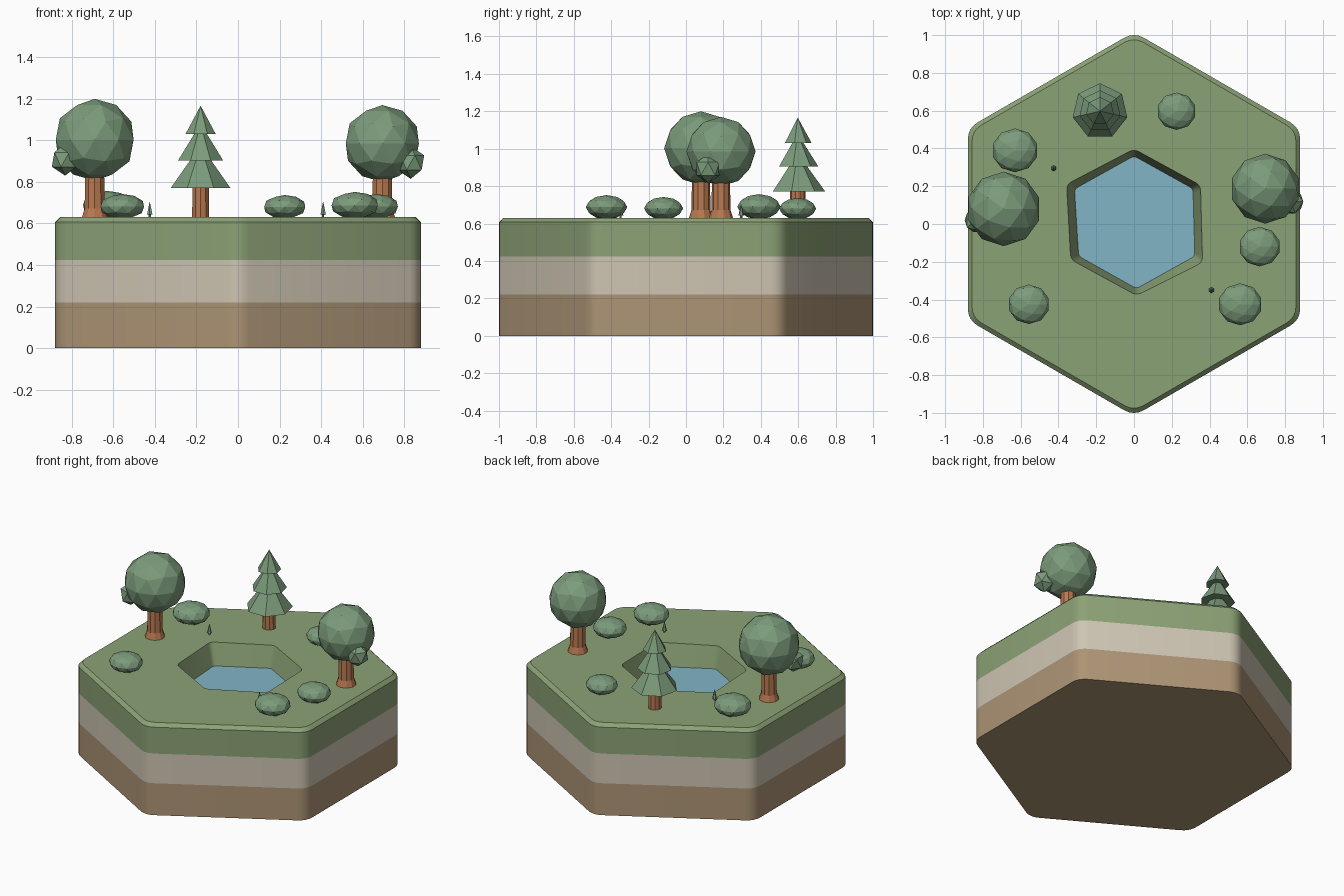
import bpy, bmesh
from math import sin, cos, pi, radians
from mathutils import Vector, Matrix

if "Cube" in bpy.data.objects:
    bpy.data.objects.remove(bpy.data.objects["Cube"])


def material(name, rgb):
    m = bpy.data.materials.new(name)
    m.diffuse_color = (*rgb, 1)
    m.use_nodes = True
    m.node_tree.nodes["Principled BSDF"].inputs["Base Color"].default_value = m.diffuse_color
    return m


GRASS = material("grass", (0.26, 0.36, 0.18))
SAND = material("sand", (0.62, 0.56, 0.45))
EARTH = material("earth", (0.42, 0.30, 0.18))
WATER = material("water", (0.22, 0.46, 0.56))
LEAF = material("leaf", (0.20, 0.33, 0.20))
BARK = material("bark", (0.48, 0.19, 0.08))


def finish(bm, name, *mats):
    bmesh.ops.recalc_face_normals(bm, faces=bm.faces)
    me = bpy.data.meshes.new(name)
    bm.to_mesh(me)
    bm.free()
    for m in mats:
        me.materials.append(m)
    ob = bpy.data.objects.new(name, me)
    bpy.context.collection.objects.link(ob)
    return ob


def rounded(corners, t, k=5):
    """Round each polygon corner with k points, starting t from the corner."""
    pts = []
    for i, c in enumerate(corners):
        p = Vector(c)
        a = p + (Vector(corners[i - 1]) - p).normalized() * t
        b = p + (Vector(corners[(i + 1) % len(corners)]) - p).normalized() * t
        for j in range(k):
            u = j / (k - 1)
            pts.append(a * (1 - u) ** 2 + p * 2 * u * (1 - u) + b * u * u)
    return pts


def stack(name, levels, mats, slots):
    """Skin a stack of equal-count outlines [(points, z)], closed at both ends."""
    bm = bmesh.new()
    rings = [[bm.verts.new((p.x, p.y, z)) for p in pts] for pts, z in levels]
    for r0, r1, slot in zip(rings, rings[1:], slots):
        for i in range(len(r0)):
            bm.faces.new((r0[i - 1], r0[i], r1[i], r1[i - 1])).material_index = slot
    bm.faces.new(rings[0]).material_index = slots[0]
    bm.faces.new(rings[-1]).material_index = slots[-1]
    return finish(bm, name, *mats)


def lathe(name, x, y, profile, sides, mat):
    """Flat-sided column from (radius, z) pairs, first corner facing +y."""
    levels = [([Vector((x + r * sin(2 * pi * i / sides), y + r * cos(2 * pi * i / sides)))
                for i in range(sides)], z) for r, z in profile]
    return stack(name, levels, [mat], [0] * (len(profile) - 1))


def blob(name, loc, scale, mat, subdiv=2, turn=0.0):
    bm = bmesh.new()
    bmesh.ops.create_icosphere(bm, subdivisions=subdiv, radius=1)
    bm.transform(Matrix.Translation(loc) @ Matrix.Diagonal((*scale, 1)) @ Matrix.Rotation(turn, 4, 'Z'))
    return finish(bm, name, mat)


def hexagon(r):
    return [(r * sin(i * pi / 3), r * cos(i * pi / 3)) for i in range(6)]


# layered ground block with a sunken pond
side = rounded(hexagon(1.016), 0.062)
top = rounded(hexagon(0.990), 0.058)
rim = rounded([(0, .397), (.352, .205), (.363, -.203), (.013, -.378), (-.335, -.188), (-.357, .21)], 0.03)
shore = rounded([(0, .36), (.312, .187), (.322, -.17), (.013, -.342), (-.293, -.17), (-.315, .185)], 0.02)
ground = stack("layered_ground",
               [(side, 0), (side, .22), (side, .425), (side, .607), (top, .63), (rim, .63), (shore, .48)],
               [EARTH, SAND, GRASS], [0, 1, 2, 2, 2, 2])
bpy.context.view_layer.objects.active = ground
ground.select_set(True)
bpy.ops.object.shade_smooth_by_angle(angle=radians(30))
ground.select_set(False)

# pond water, a thin slab on the pond floor
stack("pond_water", [(shore, .481), (shore, .485)], [WATER], [0])

# round trees: x, y, crown z, crown radius, side tuft position
for side_name, x, y, z, r, tuft in (
        ("left", -.69, .08, 1.003, .197, (-.832, .02, .908)),
        ("right", .695, .187, .985, .185, (.832, .118, .893))):
    lathe(side_name + "_tree_trunk", x, y, [(.067, .62), (.051, .672), (.047, .9)], 10, BARK)
    blob(side_name + "_tree_crown", (x, y, z), (r, r, r), LEAF)
    blob(side_name + "_tree_tuft", tuft, (.072, .072, .078), LEAF, subdiv=1)

# conifer with three tiers
lathe("conifer_trunk", -.18, .597, [(.043, .62), (.041, .80)], 10, BARK)
for i, (r, z, h) in enumerate(((.148, .77, .205), (.111, .904, .175), (.075, 1.03, .135))):
    lathe(f"conifer_tier_{i + 1}", -.18, .597, [(r, z), (.001, z + h)], 7, LEAF)

# low bushes: x, y, radius, top
for i, (x, y, r, z) in enumerate(((-.63, .39, .122, .757), (.225, .597, .104, .737),
                                  (.665, -.12, .110, .742), (.562, -.425, .117, .752),
                                  (-.557, -.425, .110, .742))):
    h = .55 * r
    blob(f"bush_{i + 1}", (x, y, z - h), (r, r * .95, h), LEAF)

# two tiny sprouts
for i, (x, y) in enumerate(((-.425, .295), (.41, -.35))):
    lathe(f"sprout_{i + 1}", x, y, [(.006, .62), (.006, .642), (.015, .643), (.001, .703)], 6, LEAF)
